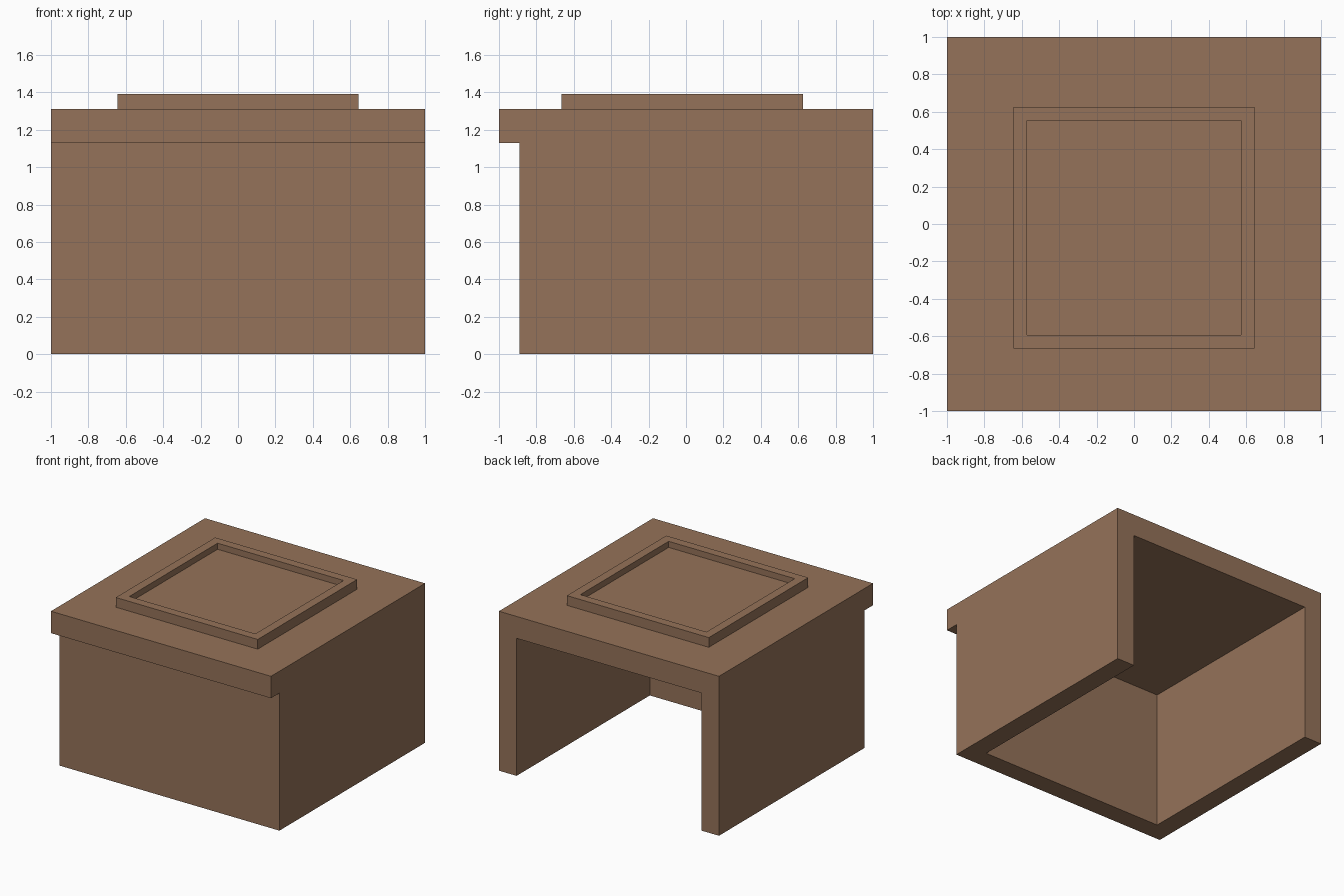
import bpy, bmesh

if "Cube" in bpy.data.objects:
    bpy.data.objects.remove(bpy.data.objects["Cube"])

wood = bpy.data.materials.new("brown wood")
wood.diffuse_color = (0.30, 0.17, 0.10, 1)
wood.use_nodes = True
wood.node_tree.nodes["Principled BSDF"].inputs["Base Color"].default_value = wood.diffuse_color


def finish(name, bm):
    bmesh.ops.recalc_face_normals(bm, faces=bm.faces)
    me = bpy.data.meshes.new(name)
    bm.to_mesh(me)
    bm.free()
    me.materials.append(wood)
    ob = bpy.data.objects.new(name, me)
    bpy.context.collection.objects.link(ob)
    return ob


def prism(name, outline, z0, z1):
    """Extrude a flat outline from z0 up to z1."""
    bm = bmesh.new()
    face = bm.faces.new([bm.verts.new((x, y, z0)) for x, y in outline])
    top = bmesh.ops.extrude_face_region(bm, geom=[face])["geom"]
    verts = [v for v in top if isinstance(v, bmesh.types.BMVert)]
    bmesh.ops.translate(bm, vec=(0, 0, z1 - z0), verts=verts)
    return finish(name, bm)


def rect(x0, x1, y0, y1):
    return [(x0, y0), (x1, y0), (x1, y1), (x0, y1)]


# Three-walled body, open at the back
T = 0.16
prism("body_walls", [(-1, 1), (-1, -0.89), (1, -0.89), (1, 1),
                     (1 - T, 1), (1 - T, -0.89 + T),
                     (-1 + T, -0.89 + T), (-1 + T, 1)], 0, 1.13)

# Overhanging top slab
prism("top_slab", rect(-1, 1, -1, 1), 1.13, 1.31)

# Raised pad with a sunken centre
pad = prism("raised_frame", rect(-0.645, 0.645, -0.665, 0.625), 1.31, 1.39)
bm = bmesh.new()
bm.from_mesh(pad.data)
top = max(bm.faces, key=lambda f: f.calc_center_median().z)
bmesh.ops.inset_region(bm, faces=[top], thickness=0.102)
sunk = bmesh.ops.extrude_face_region(bm, geom=[top])["geom"]
bmesh.ops.translate(bm, vec=(0, 0, -0.05),
                    verts=[v for v in sunk if isinstance(v, bmesh.types.BMVert)])
if top.is_valid:
    bmesh.ops.delete(bm, geom=[top], context="FACES_ONLY")
bmesh.ops.recalc_face_normals(bm, faces=bm.faces)
bm.to_mesh(pad.data)
bm.free()
